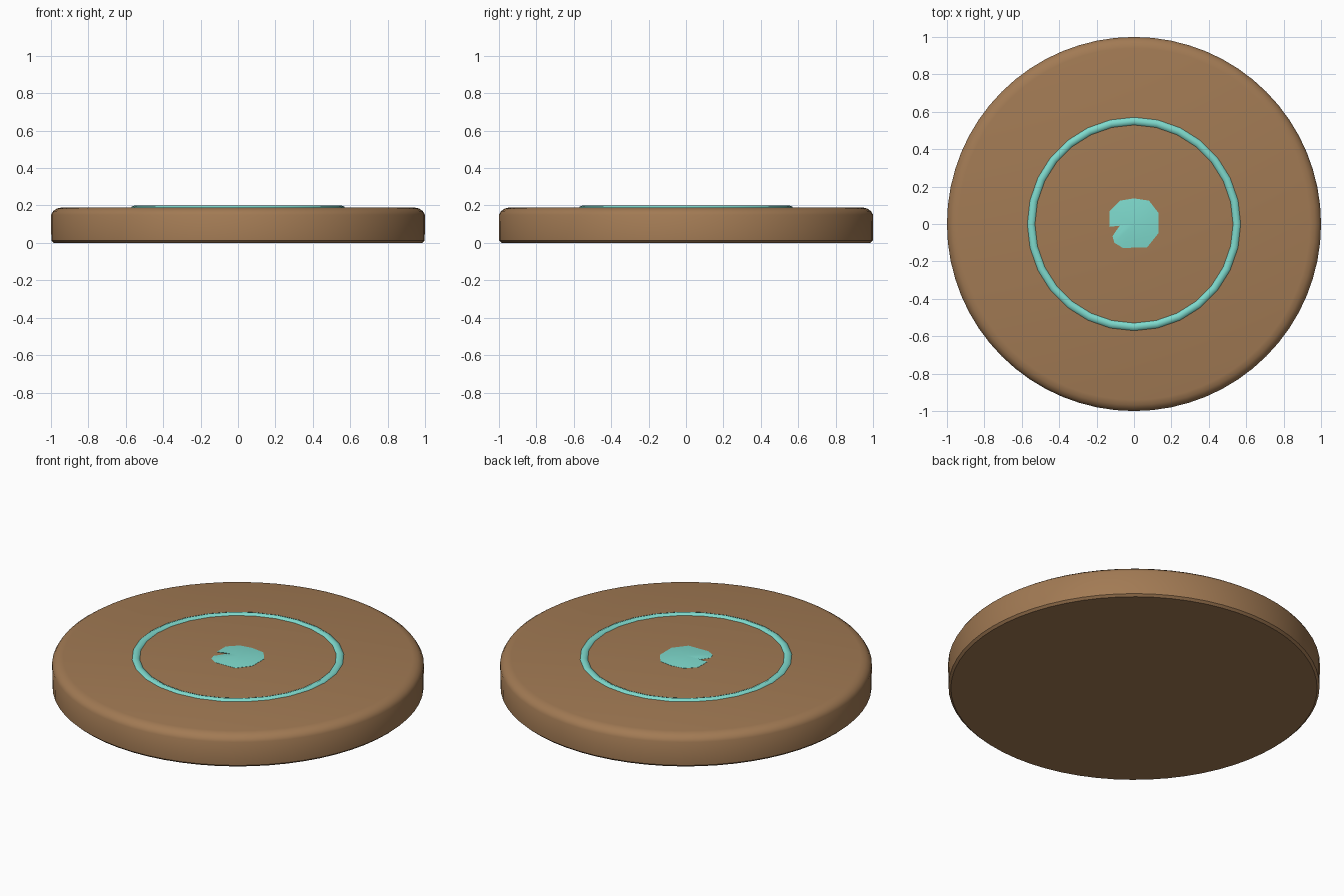
import bpy, bmesh, math

if "Cube" in bpy.data.objects:
    bpy.data.objects.remove(bpy.data.objects["Cube"])

def material(name, rgb):
    m = bpy.data.materials.new(name)
    m.diffuse_color = (*rgb, 1)
    m.use_nodes = True
    m.node_tree.nodes["Principled BSDF"].inputs["Base Color"].default_value = m.diffuse_color
    return m

brown = material("warm brown", (0.36, 0.195, 0.088))
teal = material("pale teal", (0.21, 0.70, 0.61))

def finish(bm, name, mat, angle):
    bmesh.ops.recalc_face_normals(bm, faces=bm.faces)
    me = bpy.data.meshes.new(name)
    bm.to_mesh(me)
    bm.free()
    ob = bpy.data.objects.new(name, me)
    bpy.context.collection.objects.link(ob)
    me.materials.append(mat)
    bpy.ops.object.select_all(action='DESELECT')
    ob.select_set(True)
    bpy.context.view_layer.objects.active = ob
    bpy.ops.object.shade_smooth_by_angle(angle=math.radians(angle))
    return ob

def loft(bm, rings, closed=False):
    # Join neighbouring rings of vertices with quads
    n = len(rings[0])
    pairs = list(zip(rings, rings[1:])) + ([(rings[-1], rings[0])] if closed else [])
    for a, b in pairs:
        for i in range(n):
            j = (i + 1) % n
            bm.faces.new((a[i], a[j], b[j], b[i]))

def circle(bm, r, z, n):
    return [bm.verts.new((r * math.cos(2 * math.pi * i / n),
                          r * math.sin(2 * math.pi * i / n), z)) for i in range(n)]

# Round slab with a softened upper rim
bm = bmesh.new()
profile = [(0.985, 0.0), (0.998, 0.012), (1.0, 0.15), (0.988, 0.17),
           (0.968, 0.184), (0.94, 0.19)]
rings = [circle(bm, r, z, 64) for r, z in profile]
loft(bm, rings)
bm.faces.new(rings[0])
bm.faces.new(rings[-1])
finish(bm, "disc_body", brown, 40)

# Inlaid raised ring
bm = bmesh.new()
section = [(0.55 + 0.027 * math.cos(math.pi * k / 4),
            0.175 + 0.026 * math.sin(math.pi * k / 4)) for k in range(8)]
loft(bm, [circle(bm, r, z, 28) for r, z in section], closed=True)
finish(bm, "inlaid_ring", teal, 60)

# Shallow centre stud with a chipped notch on its left side
bm = bmesh.new()
outline = [(-0.13, -0.015), (-0.13, 0.07), (-0.075, 0.125), (0.0, 0.137), (0.08, 0.125),
           (0.13, 0.06), (0.13, -0.05), (0.07, -0.125), (-0.06, -0.128),
           (-0.105, -0.10), (-0.115, -0.065), (-0.07, 0.0)]
levels = [(1.0, 0.18), (1.0, 0.191), (0.6, 0.197)]
rings = [[bm.verts.new((x * s, y * s, z)) for x, y in outline] for s, z in levels]
loft(bm, rings)
bm.faces.new(rings[0])
tip = bm.verts.new((0, 0, 0.199))
for i in range(len(outline)):
    bm.faces.new((rings[-1][i], rings[-1][(i + 1) % len(outline)], tip))
finish(bm, "centre_stud", teal, 40)
